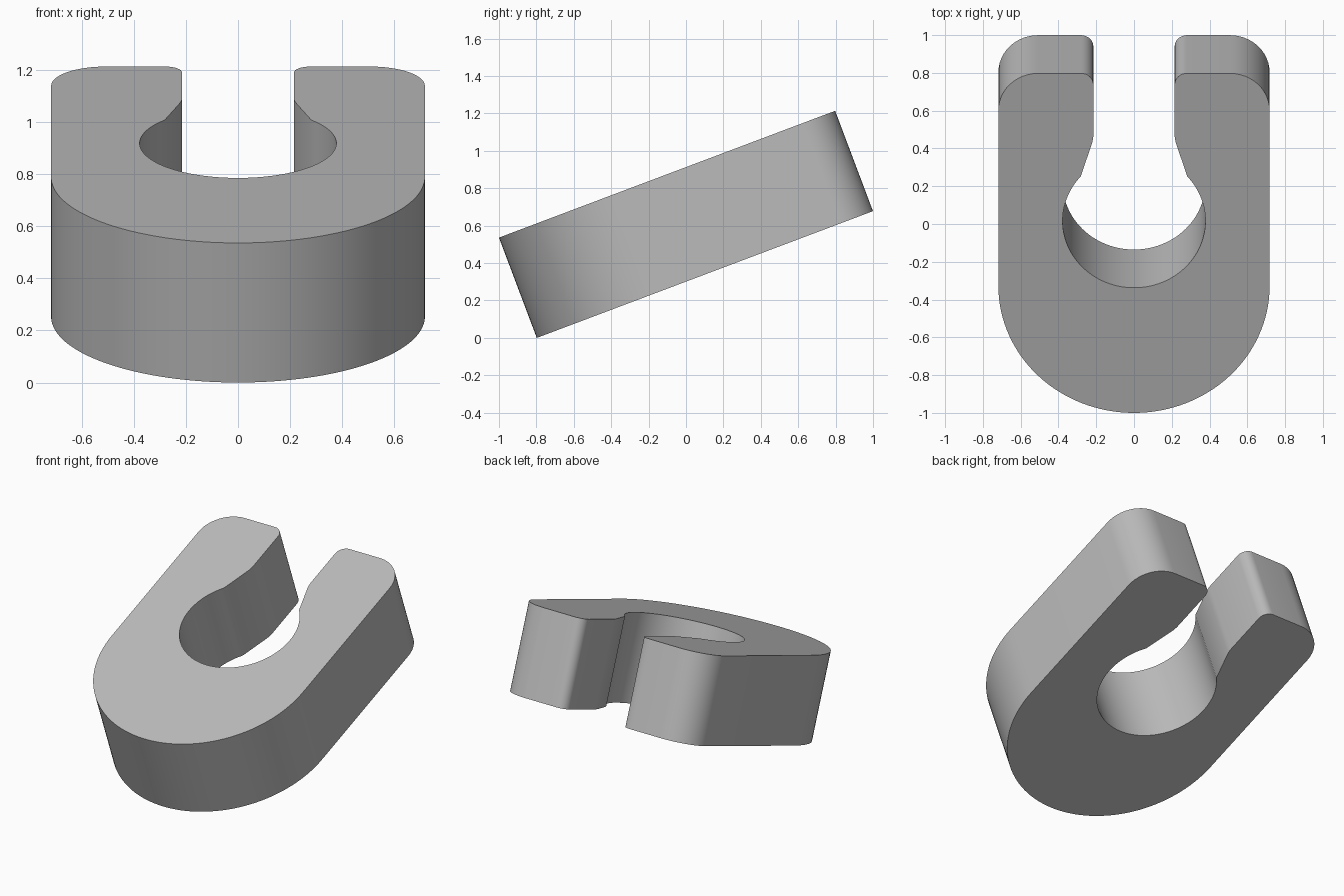
import bpy
import bmesh
from math import radians, sin, cos

default = bpy.data.objects.get("Cube")
if default:
    bpy.data.objects.remove(default, do_unlink=True)

TILT = radians(20.66)
LENGTH, THICK, HALF = 1.921, 0.573, 0.718
HOLE_R, HOLE_Y, SLOT = 0.378, 1.086, 0.215
OUTER_R, INNER_R = 0.21, 0.065


def arc(cx, cy, r, start, end, steps):
    """Points along a circular arc, angles in degrees."""
    angles = [radians(start + (end - start) * i / steps) for i in range(steps + 1)]
    return [(cx + r * cos(a), cy + r * sin(a)) for a in angles]


# Half outline: round nose, rounded prong tip, slot throat, hole
half = arc(0, HALF, HALF, -90, 0, 32)
half += arc(HALF - OUTER_R, LENGTH - OUTER_R, OUTER_R, 0, 90, 12)
half += arc(SLOT + INNER_R, LENGTH - INNER_R, INNER_R, 90, 180, 8)
half += [(SLOT, 1.565), (SLOT + 0.006, 1.53)]
half += arc(0, HOLE_Y, HOLE_R, 41.8, -90, 40)
outline = half + [(-x, y) for x, y in reversed(half[1:-1])]

# Extrude the mirrored outline into a thick slotted plate
bm = bmesh.new()
base = bm.faces.new([bm.verts.new((x, y, 0)) for x, y in outline])
extruded = bmesh.ops.extrude_face_region(bm, geom=[base])
top = [v for v in extruded["geom"] if isinstance(v, bmesh.types.BMVert)]
bmesh.ops.translate(bm, verts=top, vec=(0, 0, THICK))
bmesh.ops.recalc_face_normals(bm, faces=bm.faces)
mesh = bpy.data.meshes.new("slotted_plate")
bm.to_mesh(mesh)
bm.free()

plate = bpy.data.objects.new("slotted_plate", mesh)
bpy.context.collection.objects.link(plate)
plate.rotation_euler.x = TILT
plate.location.y = THICK * sin(TILT) - 1

# Plain grey material
grey = bpy.data.materials.new("plain_grey")
grey.use_nodes = True
colour = (0.5, 0.5, 0.5, 1)
grey.diffuse_color = colour
grey.node_tree.nodes["Principled BSDF"].inputs["Base Color"].default_value = colour
mesh.materials.append(grey)

# Smooth curved walls, crisp rims
bpy.ops.object.select_all(action="DESELECT")
plate.select_set(True)
bpy.context.view_layer.objects.active = plate
bpy.ops.object.shade_smooth_by_angle(angle=radians(25))
